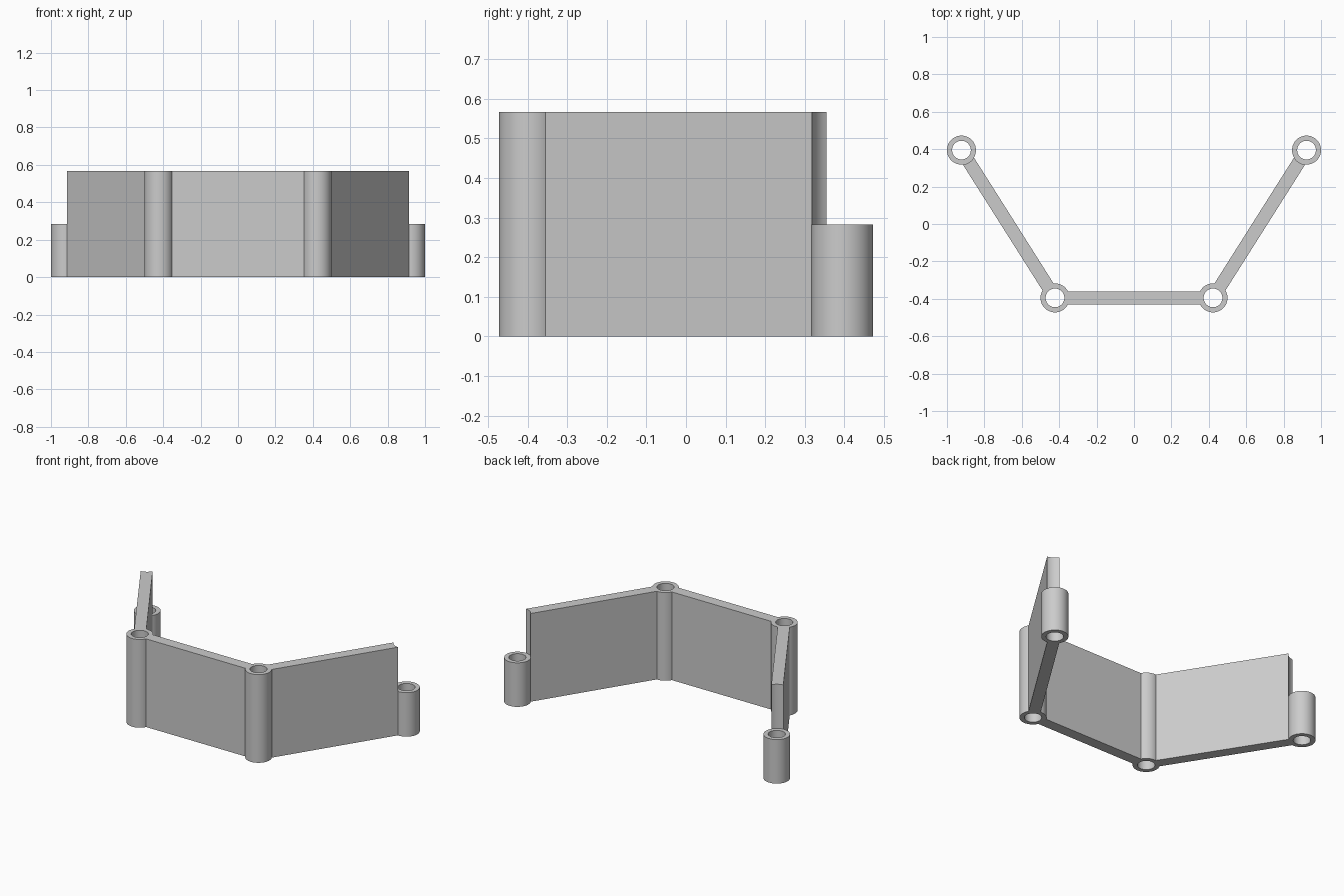
import bpy
import bmesh
import math
from mathutils import Vector

cube = bpy.data.objects.get("Cube")
if cube:
    bpy.data.objects.remove(cube, do_unlink=True)

HEIGHT, END_HEIGHT = 0.567, 0.283
OUTER, INNER, THICK = 0.0775, 0.05, 0.07
SEGMENTS = 64
CORNER = Vector((0.4225, -0.395))
END = Vector((0.9225, 0.395))

grey = bpy.data.materials.new("light grey")
grey.use_nodes = True
colour = (0.6, 0.6, 0.6, 1)
grey.diffuse_color = colour
grey.node_tree.nodes["Principled BSDF"].inputs["Base Color"].default_value = colour


def finish(name, bm):
    bmesh.ops.recalc_face_normals(bm, faces=bm.faces)
    mesh = bpy.data.meshes.new(name)
    bm.to_mesh(mesh)
    bm.free()
    mesh.materials.append(grey)
    obj = bpy.data.objects.new(name, mesh)
    bpy.context.collection.objects.link(obj)
    bpy.ops.object.select_all(action="DESELECT")
    obj.select_set(True)
    bpy.context.view_layer.objects.active = obj
    bpy.ops.object.shade_smooth_by_angle(angle=math.radians(30))


def tube(name, centre, height):
    """Open hinge barrel: a rectangular section swept around its axis."""
    bm = bmesh.new()
    rings = []
    for i in range(SEGMENTS):
        a = math.tau * i / SEGMENTS
        rings.append([bm.verts.new((centre.x + r * math.cos(a), centre.y + r * math.sin(a), z))
                      for r, z in ((INNER, 0), (OUTER, 0), (OUTER, height), (INNER, height))])
    for i, ring in enumerate(rings):
        after = rings[(i + 1) % SEGMENTS]
        for j in range(4):
            k = (j + 1) % 4
            bm.faces.new((ring[j], after[j], after[k], ring[k]))
    finish(name, bm)


def panel(name, start, end):
    """Upright wall whose ends are hollowed to fit round the barrels."""
    along = (end - start).normalized()
    across = Vector((-along.y, along.x))
    half = math.asin(THICK / 2 / OUTER)
    bm = bmesh.new()
    outline = []
    for centre, direction, side in ((start, along, 1), (end, -along, -1)):
        for i in range(9):
            a = half * (i / 4 - 1)
            p = centre + OUTER * (math.cos(a) * direction + side * math.sin(a) * across)
            outline.append((p, side))
    # the second arc runs back in the opposite sense to close the outline
    points = [p for p, s in outline if s > 0] + [p for p, s in outline if s < 0]
    first, last = points[:9], points[9:]
    if (first[-1] - last[0]).dot(across) > THICK / 2:
        last.reverse()
    face = bm.faces.new([bm.verts.new((p.x, p.y, 0)) for p in first + last])
    top = bmesh.ops.extrude_face_region(bm, geom=[face])
    bmesh.ops.translate(bm, vec=(0, 0, HEIGHT),
                        verts=[v for v in top["geom"] if isinstance(v, bmesh.types.BMVert)])
    finish(name, bm)


# Hinge barrels and side walls on both sides
for label, side in (("left", 1), ("right", -1)):
    corner = Vector((side * CORNER.x, CORNER.y))
    end = Vector((side * END.x, END.y))
    tube(label + "_corner_barrel", corner, HEIGHT)
    tube(label + "_end_barrel", end, END_HEIGHT)
    panel(label + "_side_wall", corner, end)

# Front wall between the corner barrels
panel("front_wall", Vector((-CORNER.x, CORNER.y)), CORNER.copy())
